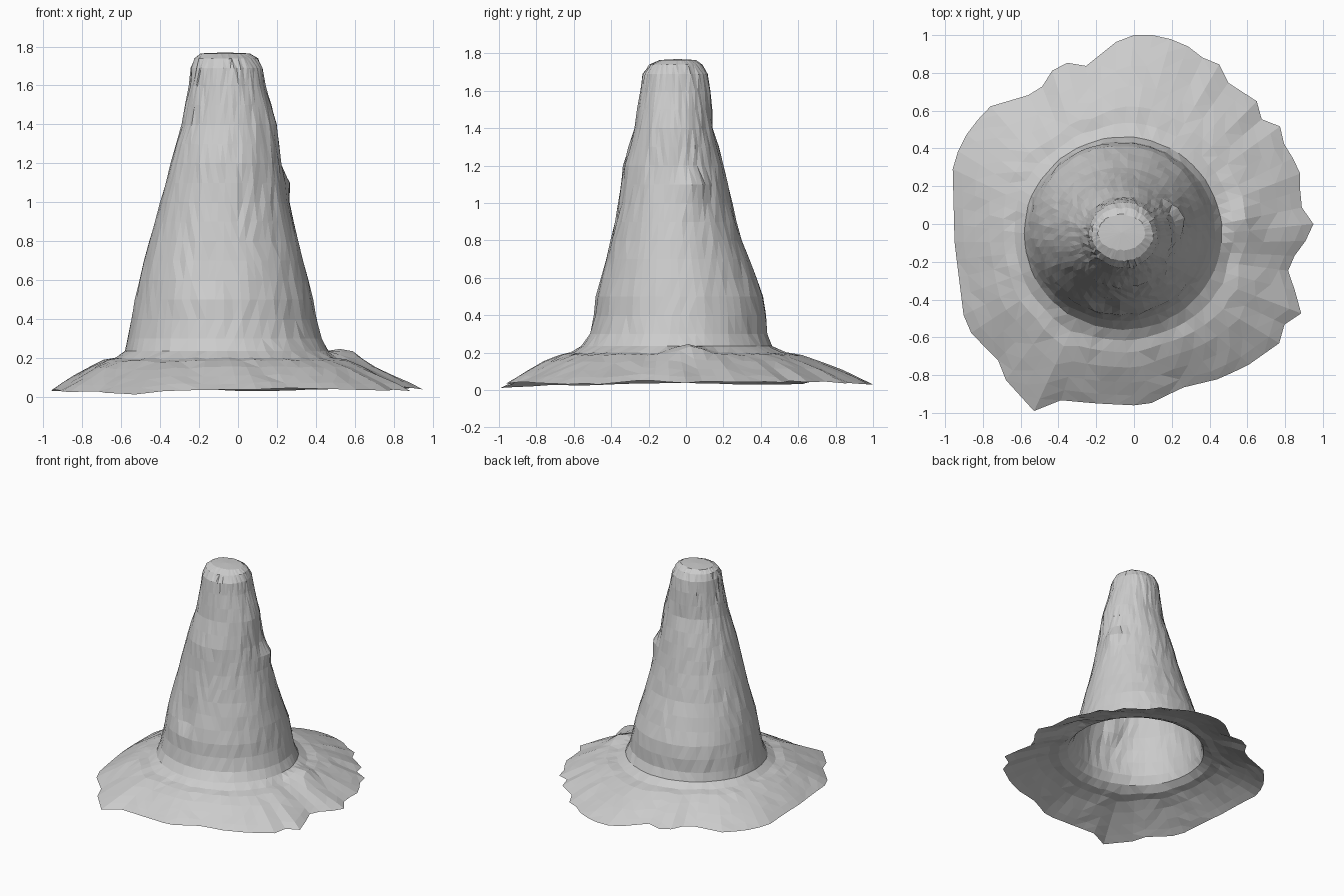
import bpy, bmesh, math, random
from mathutils import Vector

if "Cube" in bpy.data.objects:
    bpy.data.objects.remove(bpy.data.objects["Cube"])

random.seed(4)
N = 64

# Cone sections: z, x min, x max, y min, y max
SECTIONS = [
    (1.765, -.19, .06, -.14, .05), (1.74, -.225, .10, -.195, .085),
    (1.69, -.24, .125, -.23, .115), (1.6, -.25, .14, -.245, .13),
    (1.4, -.29, .20, -.275, .145), (1.2, -.345, .22, -.335, .20),
    (1.0, -.40, .26, -.36, .245), (.8, -.455, .31, -.40, .30),
    (.6, -.51, .36, -.455, .375), (.5, -.53, .385, -.48, .415),
    (.4, -.55, .405, -.49, .43), (.3, -.565, .43, -.515, .435),
    (.235, -.58, .465, -.56, .46)]

# Ragged brim outline seen from above
OUTLINE = [
    (.95, 0), (.88, .1), (.88, .3), (.8, .4), (.77, .53), (.68, .54), (.65, .65),
    (.48, .76), (.44, .88), (.32, .88), (.28, .95), (.13, 1.0), (-.05, 1.0),
    (-.15, .92), (-.3, .8), (-.36, .86), (-.45, .8), (-.5, .7), (-.77, .62),
    (-.87, .5), (-.92, .42), (-.96, .3), (-.95, -.1), (-.9, -.5), (-.85, -.6),
    (-.72, -.71), (-.72, -.78), (-.52, -1.0), (-.42, -.93), (-.2, -.95), (0, -.96),
    (.15, -.94), (.2, -.88), (.45, -.82), (.6, -.75), (.77, -.63), (.77, -.55),
    (.92, -.45), (.85, -.35), (.8, -.2), (.88, -.15)]


def section_at(z):
    for a, b in zip(SECTIONS, SECTIONS[1:]):
        if a[0] >= z >= b[0]:
            t = (a[0] - z) / (a[0] - b[0])
            return [p + (q - p) * t for p, q in zip(a, b)]


def ring_point(sec, ang):
    z, x0, x1, y0, y1 = sec
    return Vector(((x0 + x1) / 2 + (x1 - x0) / 2 * math.cos(ang),
                   (y0 + y1) / 2 + (y1 - y0) / 2 * math.sin(ang), z))


def outline_at(ang):
    d = Vector((math.cos(ang), math.sin(ang)))
    for i, p in enumerate(OUTLINE):
        a, b = Vector(p), Vector(OUTLINE[(i + 1) % len(OUTLINE)])
        ca, cb = d.x * a.y - d.y * a.x, d.x * b.y - d.y * b.x
        if ca <= 0 < cb:
            hit = a.lerp(b, -ca / (cb - ca))
            if hit.dot(d) > 0:
                return hit
    return d * .95


def bump(p, centre, radius):
    return math.exp(-((p - Vector(centre)).length / radius) ** 2)


bm = bmesh.new()
rings = []
angles = [2 * math.pi * i / N for i in range(N)]

# Tapered cone with a dent at the front and a lump on the right
heights = [1.765, 1.74, 1.69, 1.6] + [1.5 - .1 * i for i in range(13)] + [.235]
for z in heights:
    ring = []
    for a in angles:
        p = ring_point(section_at(z), a)
        out = Vector((math.cos(a), math.sin(a), 0))
        p += out * (.045 * bump(p, (.24, .04, 1.08), .08)
                    - .05 * bump(p, (-.16, -.44, .65), .06)
                    + random.uniform(-.004, .004))
        ring.append(bm.verts.new(p))
    rings.append(ring)

# Sloping brim out to the ragged edge
edge = [outline_at(a) for a in angles]
for t in (.14, .3, .5, .7, .87, 1):
    ring = []
    for a, e in zip(angles, edge):
        base = ring_point(SECTIONS[-1], a)
        low = max(0, .03 + (1 - e.length) * .15)
        p = base.lerp(Vector((e.x, e.y, low)), t)
        p.z += .015 * math.sin(math.pi * t) - .03 * math.exp(-((t - .14) / .1) ** 2) * .5
        p.z += .05 * bump(p, (.55, .02, .2), .1)
        if t < 1:
            p.z += random.uniform(-.005, .005)
        ring.append(bm.verts.new(p))
    rings.append(ring)

for upper, lower in zip(rings, rings[1:]):
    for i in range(N):
        j = (i + 1) % N
        bm.faces.new((upper[i], lower[i], lower[j], upper[j]))

# Rounded tip
tip = bm.verts.new((-.065, -.045, 1.77))
for i in range(N):
    bm.faces.new((tip, rings[0][i], rings[0][(i + 1) % N]))

bmesh.ops.triangulate(bm, faces=bm.faces[:])
mesh = bpy.data.meshes.new("cone_shell")
bm.to_mesh(mesh)
bm.free()
bpy.context.collection.objects.link(bpy.data.objects.new("cone_shell", mesh))
